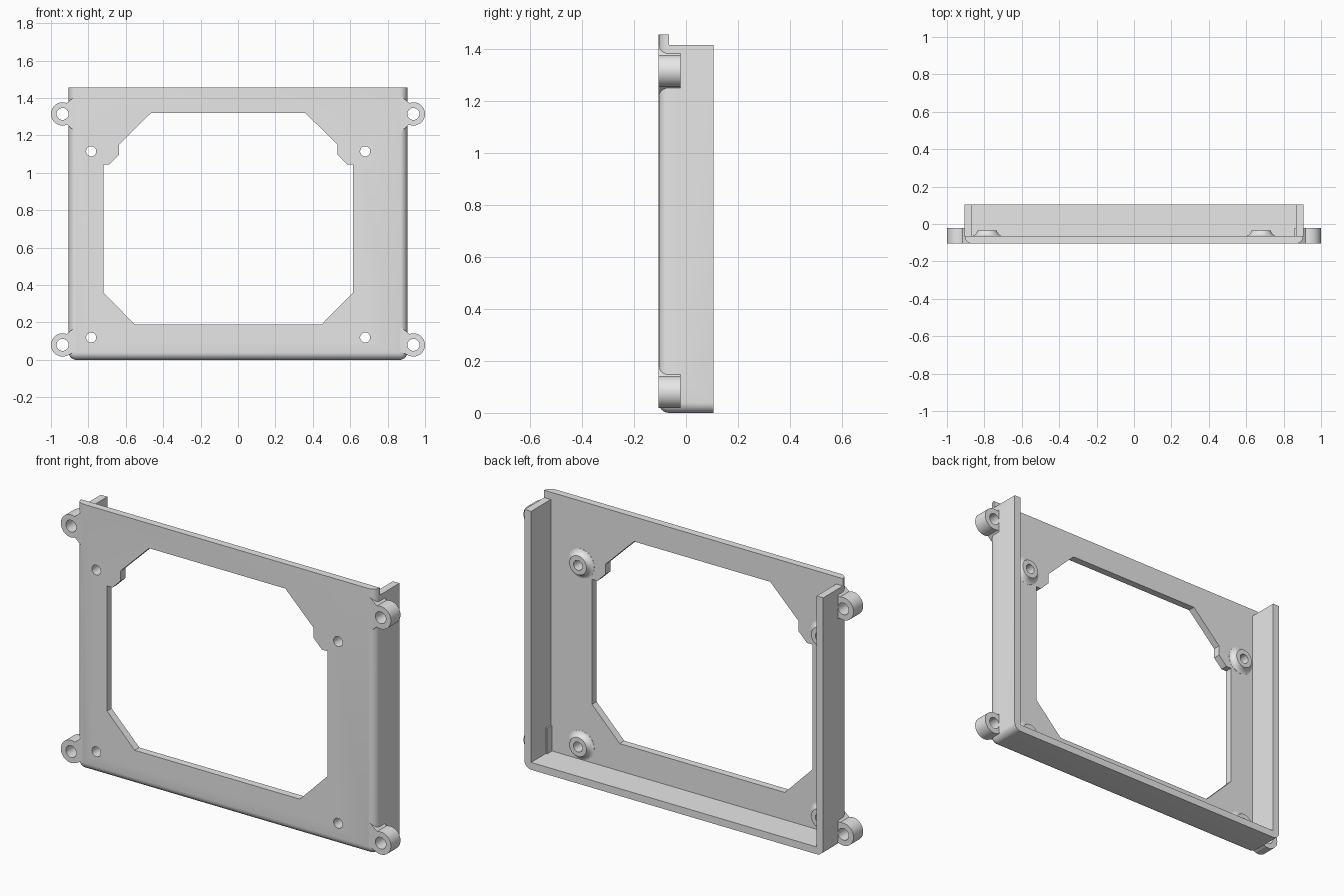
import bpy, bmesh
from math import cos, sin, radians, tau

if "Cube" in bpy.data.objects:
    bpy.data.objects.remove(bpy.data.objects["Cube"], do_unlink=True)

grey = bpy.data.materials.new("plain grey")
grey.use_nodes = True
grey.diffuse_color = (0.8, 0.8, 0.8, 1)
grey.node_tree.nodes["Principled BSDF"].inputs["Base Color"].default_value = (0.8, 0.8, 0.8, 1)

FRONT, BACK, FLOOR = -0.105, 0.105, -0.065   # front face, rim, inside of plate
HALF, WALL, TOP, SIDE_TOP = 0.905, 0.04, 1.455, 1.415
EAR_R, EAR_BACK = 0.062, -0.022


def make_object(name, bm):
    bmesh.ops.recalc_face_normals(bm, faces=bm.faces)
    mesh = bpy.data.meshes.new(name)
    bm.to_mesh(mesh)
    bm.free()
    mesh.materials.append(grey)
    obj = bpy.data.objects.new(name, mesh)
    bpy.context.collection.objects.link(obj)
    return obj


def loft(name, rings):
    """Closed solid through rings given as (y, [(x, z), ...])."""
    bm = bmesh.new()
    loops = [[bm.verts.new((x, y, z)) for x, z in pts] for y, pts in rings]
    n = len(loops[0])
    for a, b in zip(loops, loops[1:]):
        for i in range(n):
            j = (i + 1) % n
            bm.faces.new((a[i], a[j], b[j], b[i]))
    bm.faces.new(loops[0])
    bm.faces.new(loops[-1])
    return make_object(name, bm)


def prism(name, pts, y0, y1):
    return loft(name, [(y0, pts), (y1, pts)])


def box(name, x0, x1, y0, y1, z0, z1):
    return prism(name, [(x0, z0), (x1, z0), (x1, z1), (x0, z1)], y0, y1)


def circle(x, z, r, n=32):
    return [(x + r * cos(tau * i / n), z + r * sin(tau * i / n)) for i in range(n)]


def combine(target, other, operation):
    mod = target.modifiers.new("cut", 'BOOLEAN')
    mod.object, mod.operation, mod.solver = other, operation, 'EXACT'
    bpy.context.view_layer.objects.active = target
    bpy.ops.object.modifier_apply(modifier=mod.name)
    bpy.data.objects.remove(other, do_unlink=True)


# Tray body with rounded front, side and lower edges
frame = box("mounting_frame", -HALF, HALF, FRONT, BACK, 0, TOP)
bm = bmesh.new()
bm.from_mesh(frame.data)


def rounded(edge):
    a, b = (v.co for v in edge.verts)
    at_front = a.y < 0 and b.y < 0
    at_bottom = a.z < 0.1 and b.z < 0.1
    at_top = a.z > 1 and b.z > 1
    along_x = abs(a.x - b.x) > 0.1
    return (at_front and not at_top) or (at_bottom and not along_x)


bmesh.ops.bevel(bm, geom=[e for e in bm.edges if rounded(e)], offset=WALL,
                segments=6, profile=0.5, affect='EDGES')
bmesh.ops.recalc_face_normals(bm, faces=bm.faces)
bm.to_mesh(frame.data)
bm.free()

# Hollow inside, open at the top, with side walls lower than the plate
inner = HALF - WALL
combine(frame, box("hollow", -inner, inner, FLOOR, 1, WALL, 2), 'DIFFERENCE')
combine(frame, box("wall_step", -1, 1, FLOOR, 1, SIDE_TOP, 2), 'DIFFERENCE')

# Mounting ears, flaring into the side walls
EAR_X, ROOT = 0.938, 0.87
for side in (-1, 1):
    for z, low in ((1.315, -0.096), (0.08, -0.036)):
        arc = [(EAR_X + EAR_R * cos(radians(d)), z + EAR_R * sin(radians(d)))
               for d in range(-113, 114, 8)]
        outline = [(ROOT, z + low)] + arc + [(ROOT, z + 0.096)]
        ear = prism("ear", [(side * x, h) for x, h in outline], FRONT, EAR_BACK)
        combine(frame, ear, 'UNION')
        hole = prism("ear_hole", circle(side * EAR_X, z, 0.032), -1, 1)
        combine(frame, hole, 'DIFFERENCE')

# Small pad inside the lower side wall
combine(frame, box("inner_pad", 0.857, 0.88, -0.08, EAR_BACK, 0.02, 0.18), 'UNION')

# Screw bosses with flared feet, and their through holes
boss_profile = [(-0.085, 0.079), (-0.064, 0.079), (-0.061, 0.069),
                (-0.054, 0.061), (-0.045, 0.055), (-0.036, 0.052)]
for x in (-0.785, 0.68):
    for z in (0.12, 1.115):
        boss = loft("boss", [(y, circle(x, z, r)) for y, r in boss_profile])
        combine(frame, boss, 'UNION')
        combine(frame, prism("screw_hole", circle(x, z, 0.027), -1, 1), 'DIFFERENCE')

# Large window with chamfered and notched corners
CENTRE = -0.0525
half_window = [(0.5, 0.19), (0.6675, 0.36), (0.6675, 1.045), (0.635, 1.045),
               (0.585, 1.095), (0.585, 1.15), (0.4125, 1.32)]
window = [(CENTRE + x, z) for x, z in half_window]
window += [(CENTRE - x, z) for x, z in reversed(half_window)]
combine(frame, prism("window", window, -1, 1), 'DIFFERENCE')

# Smooth curved surfaces, keep hard edges sharp
bpy.ops.object.select_all(action='DESELECT')
frame.select_set(True)
bpy.context.view_layer.objects.active = frame
bpy.ops.object.shade_smooth_by_angle(angle=radians(32))
